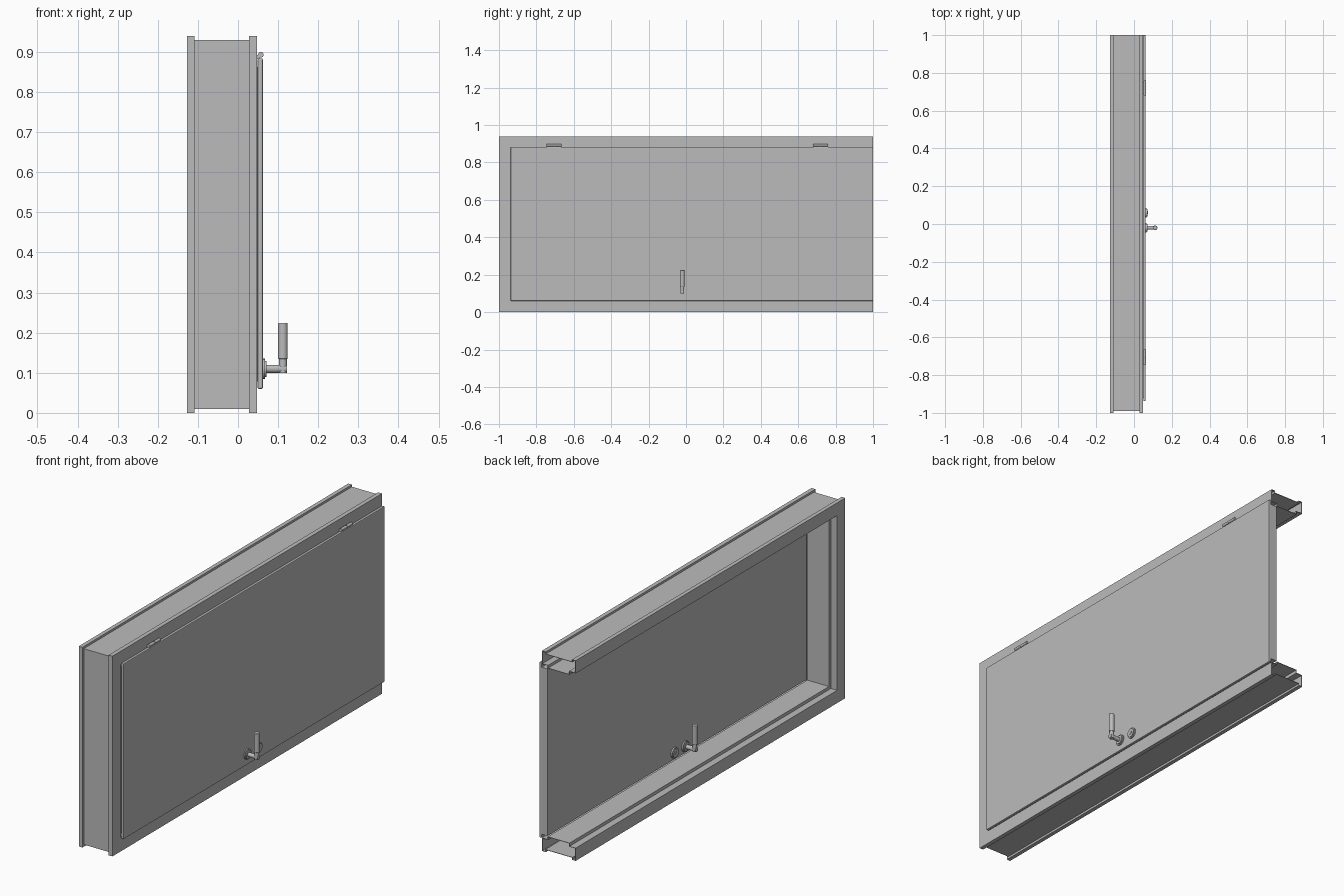
import bpy, bmesh
from math import radians
from mathutils import Vector, Matrix

cube = bpy.data.objects.get("Cube")
if cube:
    bpy.data.objects.remove(cube, do_unlink=True)

grey = bpy.data.materials.new("light_grey_metal")
grey.use_nodes = True
COLOR = (0.5, 0.5, 0.5, 1)
grey.diffuse_color = COLOR
grey.node_tree.nodes["Principled BSDF"].inputs["Base Color"].default_value = COLOR

HEIGHT = 0.94
DOOR_MID = 0.04       # mirror plane of the two handle sets
ROW_Z = 0.11          # height of handle and lock


def finish(name, bm, smooth=False):
    bmesh.ops.recalc_face_normals(bm, faces=bm.faces)
    mesh = bpy.data.meshes.new(name)
    bm.to_mesh(mesh)
    bm.free()
    mesh.materials.append(grey)
    obj = bpy.data.objects.new(name, mesh)
    bpy.context.collection.objects.link(obj)
    if smooth:
        bpy.ops.object.select_all(action="DESELECT")
        obj.select_set(True)
        bpy.context.view_layer.objects.active = obj
        bpy.ops.object.shade_smooth_by_angle(angle=radians(35))
    return obj


def bevel(obj, width):
    mod = obj.modifiers.new("soft_edge", "BEVEL")
    mod.width = width
    mod.segments = 2


def add_box(bm, low, high):
    low, high = Vector(low), Vector(high)
    matrix = Matrix.Translation((low + high) / 2) @ Matrix.Diagonal((high - low).to_4d())
    bmesh.ops.create_cube(bm, size=1, matrix=matrix)


def add_rod(bm, start, end, radius):
    start, end = Vector(start), Vector(end)
    axis = end - start
    turn = axis.to_track_quat("Z", "Y").to_matrix().to_4x4()
    bmesh.ops.create_cone(bm, cap_ends=True, segments=24, radius1=radius, radius2=radius,
                          depth=axis.length, matrix=Matrix.Translation((start + end) / 2) @ turn)


# Hollow frame: (x, inward depth) profile swept round three sides, open at the threshold
profile = [(-0.127, 0), (-0.127, 0.06), (-0.095, 0.06), (-0.095, 0.075), (0.018, 0.075),
           (0.018, 0.062), (0.048, 0.062), (0.048, 0), (0.028, 0), (0.028, 0.01),
           (-0.108, 0.01), (-0.108, 0)]
bm = bmesh.new()
rings = []
for y, z, miter, side in ((1, HEIGHT, 0, -1), (-1, HEIGHT, 1, -1), (-1, 0, 1, 1), (1, 0, 0, 1)):
    rings.append([bm.verts.new((x, y + d * miter, z + d * side)) for x, d in profile])
for a, b in zip(rings, rings[1:]):
    for i in range(len(profile)):
        j = (i + 1) % len(profile)
        bm.faces.new((a[i], a[j], b[j], b[i]))
frame = finish("door_frame", bm)
sheet = frame.modifiers.new("sheet_thickness", "SOLIDIFY")
sheet.thickness = 0.003
sheet.offset = -1

# Rebated door leaf: core inside the frame and an overlapping face sheet
bm = bmesh.new()
add_box(bm, (0.02, -0.922, 0.078), (0.051, 1, HEIGHT - 0.078))
finish("door_core", bm)
bm = bmesh.new()
add_box(bm, (0.049, -0.937, 0.06), (0.062, 1, 0.884))
bevel(finish("door_face", bm), 0.003)

# Hinge barrels, each split by a narrow groove
for label, y in (("front", -0.705), ("back", 0.72)):
    bm = bmesh.new()
    for s in (-1, 1):
        add_rod(bm, (0.057, y + s * 0.001, 0.893), (0.057, y + s * 0.04, 0.893), 0.007)
    add_rod(bm, (0.057, y - 0.038, 0.893), (0.057, y + 0.038, 0.893), 0.006)
    add_box(bm, (0.046, y - 0.038, 0.882), (0.053, y + 0.038, 0.893))
    finish(label + "_hinge", bm, True)

# Lever handle and lock plate on both faces of the door
for label, flip in (("outer", False), ("inner", True)):
    def place(x, y, z):
        return (2 * DOOR_MID - x if flip else x, y, z)

    def part(name, rods):
        bm = bmesh.new()
        for start, end, radius in rods:
            add_rod(bm, place(*start), place(*end), radius)
        return finish(label + "_" + name, bm, True)

    y = -0.02
    for name, yy in (("handle_rose", y), ("lock_rose", 0.06)):
        part(name, [((0.058, yy, ROW_Z), (0.067, yy, ROW_Z), 0.025),
                    ((0.066, yy, ROW_Z), (0.071, yy, ROW_Z), 0.02)])
    part("lock_cylinder", [((0.066, 0.06, ROW_Z), (0.073, 0.06, ROW_Z), 0.008)])
    part("handle_spindle", [((0.066, y, ROW_Z), (0.122, y, ROW_Z), 0.01)])
    part("handle_neck", [((0.112, y, ROW_Z - 0.01), (0.112, y, 0.136), 0.01)])
    bevel(part("handle_grip", [((0.112, y, 0.134), (0.112, y, 0.224), 0.012)]), 0.002)
